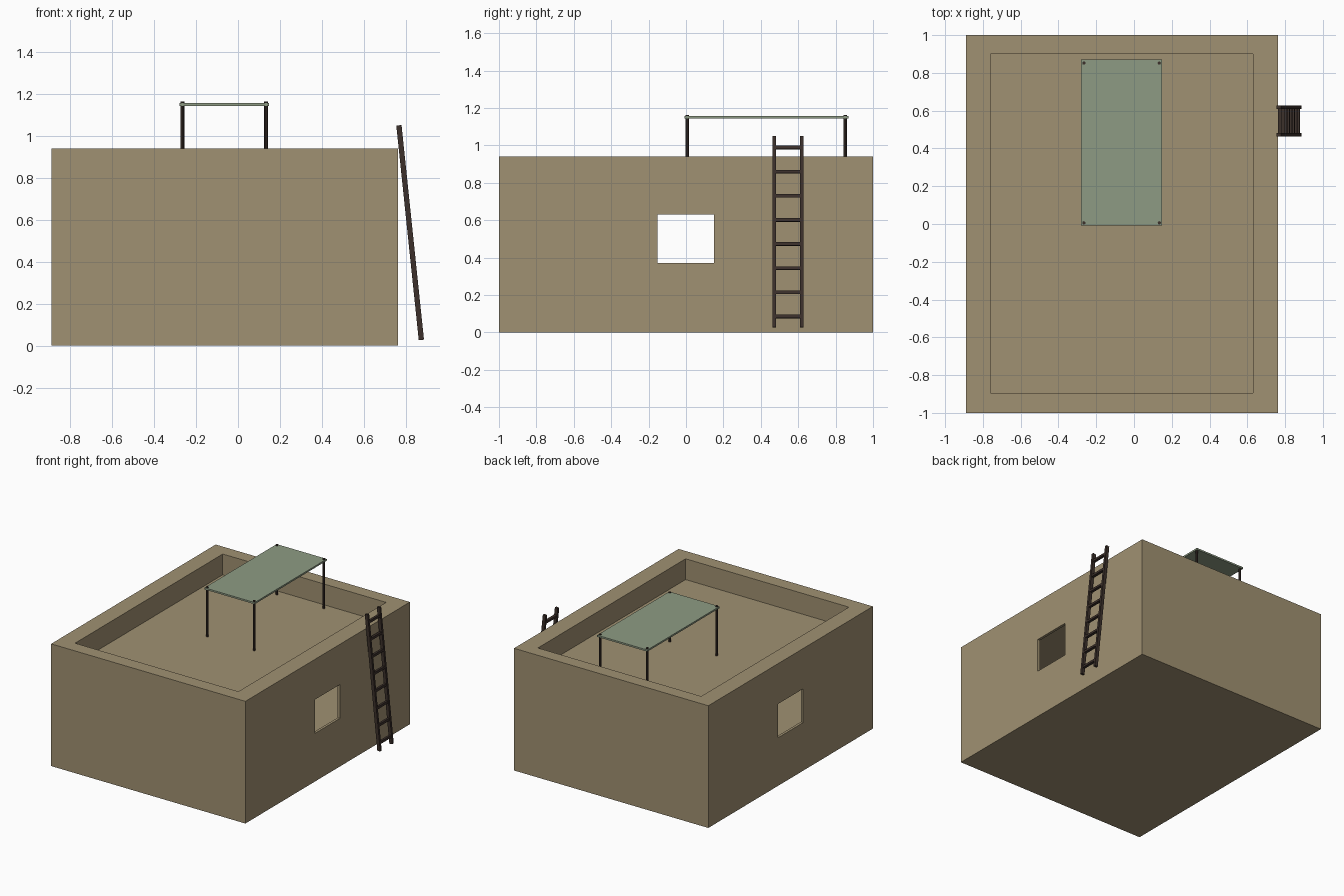
import bpy, math
from mathutils import Vector

if "Cube" in bpy.data.objects:
    bpy.data.objects.remove(bpy.data.objects["Cube"])


def material(name, rgb):
    m = bpy.data.materials.new(name)
    m.diffuse_color = (*rgb, 1)
    m.use_nodes = True
    m.node_tree.nodes["Principled BSDF"].inputs["Base Color"].default_value = m.diffuse_color
    return m


MUD = material("mud_plaster", (0.352, 0.283, 0.168))
CLOTH = material("green_cloth", (0.270, 0.330, 0.230))
WOOD = material("dark_wood", (0.045, 0.030, 0.024))


def box(name, lo, hi, mat):
    """Axis-aligned box between two corners."""
    lo, hi = Vector(lo), Vector(hi)
    bpy.ops.mesh.primitive_cube_add(size=1, location=(lo + hi) / 2)
    ob = bpy.context.object
    ob.name = name
    ob.scale = hi - lo
    bpy.ops.object.transform_apply(location=False, rotation=False, scale=True)
    ob.data.materials.append(mat)
    return ob


def cut(target, lo, hi):
    """Subtract a box from the target."""
    cutter = box("cutter", lo, hi, MUD)
    cutter.hide_render = True
    mod = target.modifiers.new("cut", 'BOOLEAN')
    mod.operation = 'DIFFERENCE'
    mod.solver = 'EXACT'
    mod.object = cutter
    bpy.context.view_layer.objects.active = target
    bpy.ops.object.modifier_apply(modifier=mod.name)
    bpy.data.objects.remove(cutter)


def pole(name, a, b, r, mat, sides=8):
    """Round pole between two points."""
    a, b = Vector(a), Vector(b)
    bpy.ops.mesh.primitive_cylinder_add(vertices=sides, radius=r, depth=(b - a).length,
                                        location=(a + b) / 2)
    ob = bpy.context.object
    ob.name = name
    ob.rotation_euler = (b - a).to_track_quat('Z', 'Y').to_euler()
    ob.data.materials.append(mat)
    return ob


# House: roof terrace with parapet, hollow room, window on both sides
house = box("house", (-0.89, -1, 0), (0.763, 1, 0.94), MUD)
cut(house, (-0.76, -0.895, 0.78), (0.63, 0.90, 1.2))
cut(house, (-0.87, -0.98, 0.20), (0.743, 0.98, 0.76))
cut(house, (-1.2, -0.153, 0.37), (1.2, 0.15, 0.63))

# Roof canopy on four posts
box("canopy", (-0.28, -0.008, 1.143), (0.147, 0.87, 1.156), CLOTH)
for i, x in enumerate((-0.265, 0.134)):
    for j, y in enumerate((0.006, 0.852)):
        pole(f"canopy_post_{i}{j}", (x, y, 0.775), (x, y, 1.163), 0.009, WOOD)

# Leaning ladder
foot, top = Vector((0.874, 0, 0.027)), Vector((0.767, 0, 1.05))
lean = math.atan2(top.x - foot.x, top.z - foot.z)
for name, y in (("ladder_rail_front", 0.472), ("ladder_rail_back", 0.618)):
    half = (top - foot).length / 2
    rail = box(name, (-0.0125, -0.009, -half), (0.0125, 0.009, half), WOOD)
    rail.location = (foot + top) / 2 + Vector((0, y, 0))
    rail.rotation_euler.y = lean
for i in range(8):
    z = 0.085 + i * 0.129
    x = foot.x + (top.x - foot.x) * (z - foot.z) / (top.z - foot.z)
    rung = box(f"ladder_rung_{i}", (x - 0.01, 0.47, z - 0.009), (x + 0.01, 0.62, z + 0.009), WOOD)
    rung.rotation_euler.y = lean

# Centre on x = 0 is already given by the wall and ladder extents
